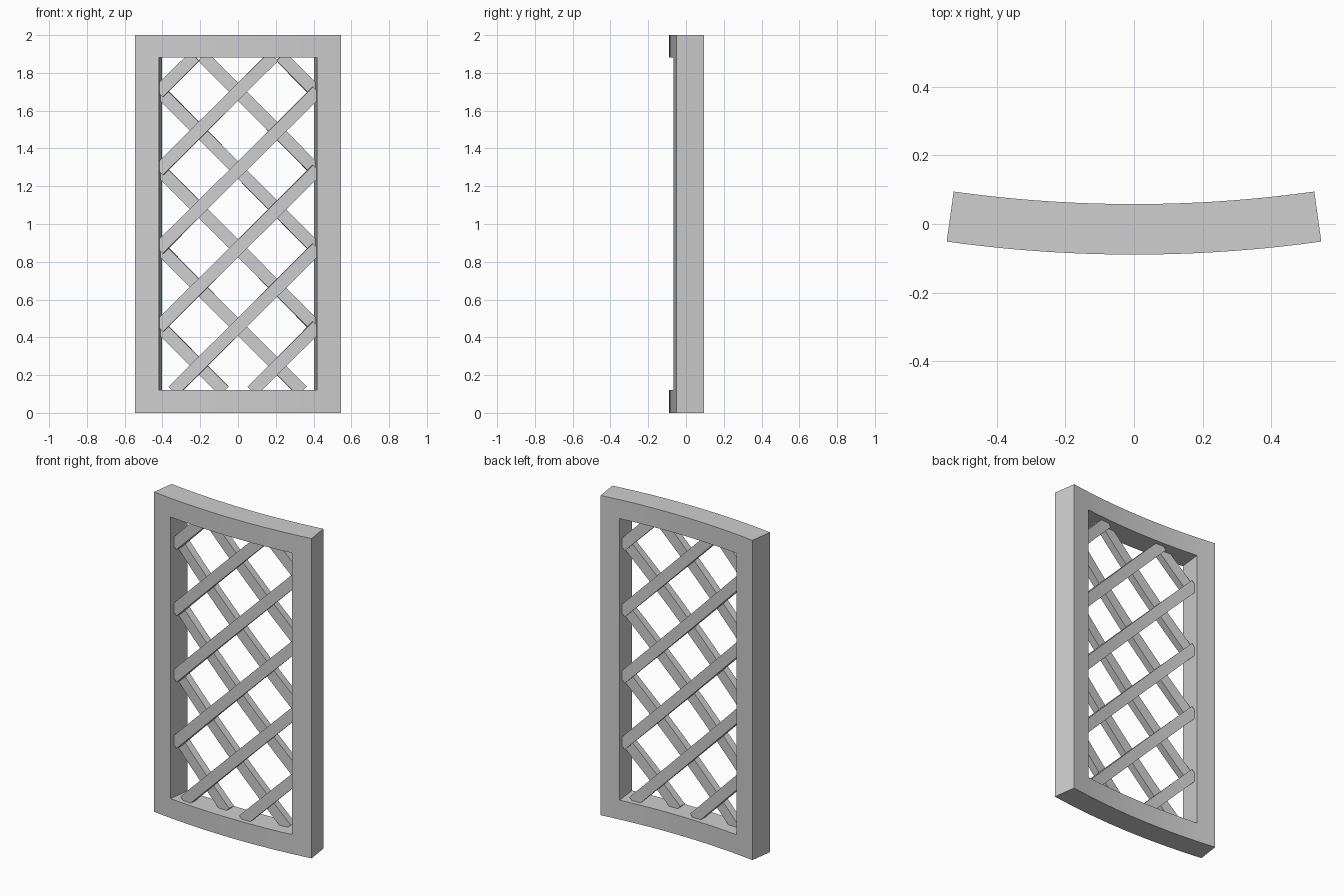
import bpy, bmesh, math
from mathutils import Vector

if "Cube" in bpy.data.objects:
    bpy.data.objects.remove(bpy.data.objects["Cube"])

R = 3.95            # radius of the convex front face
CY = 3.861          # y of the bend axis
DEPTH = 0.147
HALF, OPEN = 0.547, 0.42        # half widths of frame and opening, along the front arc
Z0, Z1, TOP = 0.121, 1.882, 2.0

grey = bpy.data.materials.new("light grey")
grey.diffuse_color = (0.62, 0.62, 0.62, 1)
grey.use_nodes = True
grey.node_tree.nodes["Principled BSDF"].inputs["Base Color"].default_value = grey.diffuse_color


def bend(bm, ref):
    """Wrap flat (u, depth, z) coordinates around the vertical axis."""
    for v in bm.verts:
        a, r = v.co.x / ref, R - v.co.y
        v.co.x, v.co.y = r * math.sin(a), CY - r * math.cos(a)


def finish(bm, name):
    bmesh.ops.recalc_face_normals(bm, faces=bm.faces)
    me = bpy.data.meshes.new(name)
    bm.to_mesh(me)
    bm.free()
    me.materials.append(grey)
    ob = bpy.data.objects.new(name, me)
    bpy.context.collection.objects.link(ob)
    bpy.ops.object.select_all(action='DESELECT')
    ob.select_set(True)
    bpy.context.view_layer.objects.active = ob
    bpy.ops.object.shade_smooth_by_angle(angle=math.radians(30))


def cut(bm, co, no):
    """Trim away everything on the normal side of a plane and cap the hole."""
    res = bmesh.ops.bisect_plane(bm, geom=bm.verts[:] + bm.edges[:] + bm.faces[:],
                                 plane_co=co, plane_no=no, clear_outer=True)
    edges = [e for e in res['geom_cut'] if isinstance(e, bmesh.types.BMEdge)]
    if edges:
        bmesh.ops.holes_fill(bm, edges=[e for e in bm.edges if e.is_boundary])


# Curved frame: a ring of flat panels, extruded to depth and bent
bm = bmesh.new()
N = 20
us = [-HALF, -(HALF + OPEN) / 2] + [-OPEN + 2 * OPEN * i / N for i in range(N + 1)] \
    + [(HALF + OPEN) / 2, HALF]
zs = [0, Z0, Z1, TOP]
for a, b in zip(us, us[1:]):
    for j in range(3):
        if j == 1 and abs(a + b) / 2 < OPEN:
            continue
        bm.faces.new([bm.verts.new((u, 0, z)) for u, z in
                      ((a, zs[j]), (b, zs[j]), (b, zs[j + 1]), (a, zs[j + 1]))])
bmesh.ops.remove_doubles(bm, verts=bm.verts, dist=1e-5)
ext = bmesh.ops.extrude_face_region(bm, geom=bm.faces[:], use_keep_orig=True)
bmesh.ops.translate(bm, vec=(0, DEPTH, 0),
                    verts=[g for g in ext['geom'] if isinstance(g, bmesh.types.BMVert)])
bend(bm, R)
finish(bm, "frame")

# Diagonal slats: two crossed layers, trimmed to the opening and bent
MID = R - DEPTH / 2
A = OPEN * MID / R
W = 0.047           # half of a slat's vertical width
CLIP = 0.018        # blunted tips


def slat(c, s, d0, d1, name):
    bm = bmesh.new()
    ring = [(-1, c - 1 - W), (1, c + 1 - W), (1, c + 1 + W), (-1, c - 1 + W)]
    front = [bm.verts.new((u, d0, z)) for u, z in ring]
    back = [bm.verts.new((u, d1, z)) for u, z in ring]
    bm.faces.new(front)
    bm.faces.new(back[::-1])
    for i in range(4):
        k = (i + 1) % 4
        bm.faces.new((front[i], back[i], back[k], front[k]))
    for co, no in (((-A, 0, 0), (-1, 0, 0)), ((A, 0, 0), (1, 0, 0)),
                   ((0, 0, Z0), (0, 0, -1)), ((0, 0, Z1), (0, 0, 1))):
        cut(bm, co, no)
    sums = [v.co.x + v.co.z for v in bm.verts]
    cut(bm, (0, 0, min(sums) + 2 * CLIP), Vector((-1, 0, -1)).normalized())
    cut(bm, (0, 0, max(sums) - 2 * CLIP), Vector((1, 0, 1)).normalized())
    # crosswise divisions so the slat follows the curve
    for i in range(1, 12):
        bmesh.ops.bisect_plane(bm, geom=bm.verts[:] + bm.edges[:] + bm.faces[:],
                               plane_co=(-A + 2 * A * i / 12, 0, 0), plane_no=(1, 0, 0))
    for v in bm.verts:
        v.co.x *= s
    bend(bm, MID)
    finish(bm, name)


for i in range(6):
    c = 0.042 + 0.4145 * i
    slat(c, 1, 0.028, 0.073, f"front_slat_{i + 1}")
    slat(c, -1, 0.074, 0.119, f"back_slat_{i + 1}")
